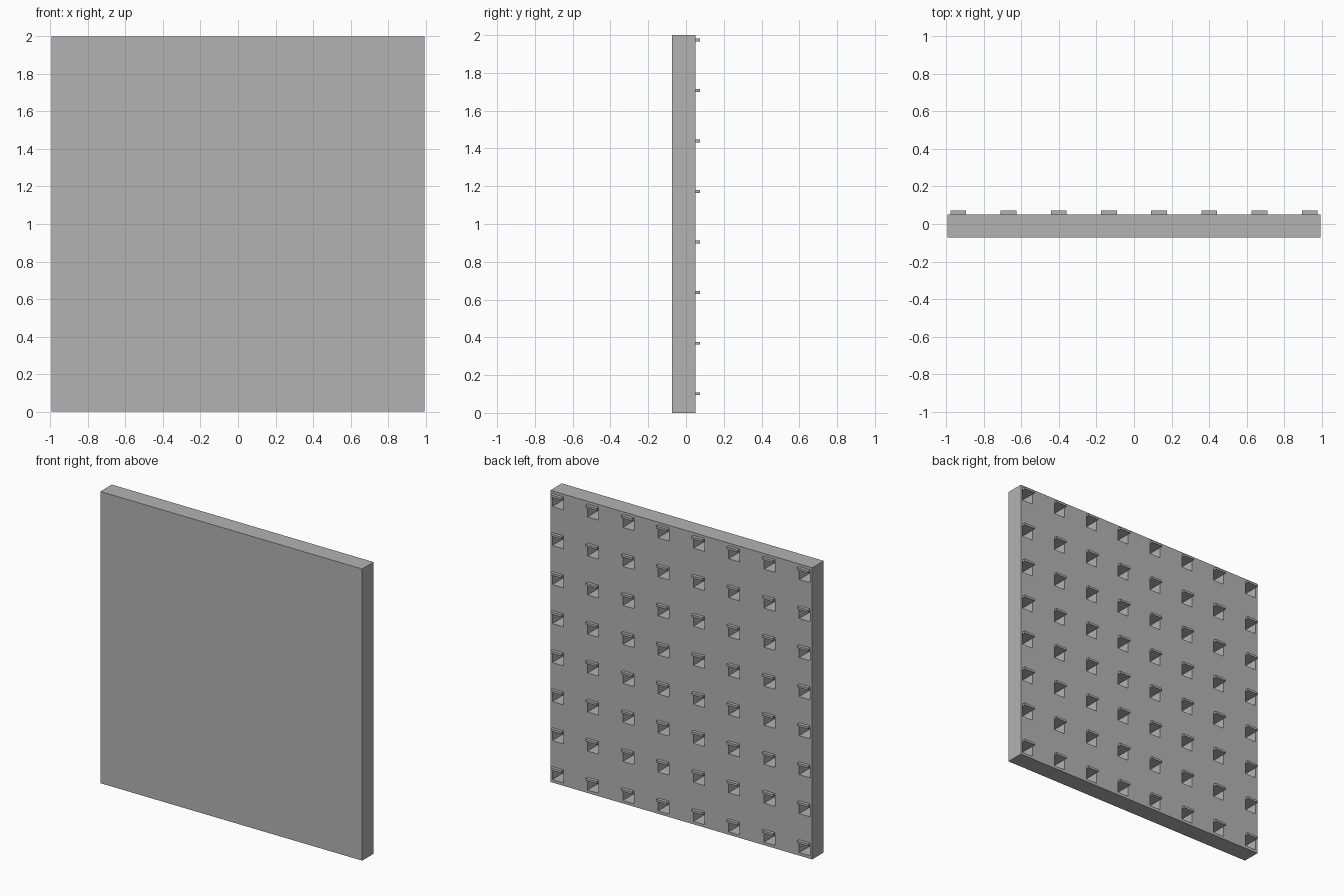
import bpy
import bmesh
from mathutils import Matrix, Vector

if "Cube" in bpy.data.objects:
    bpy.data.objects.remove(bpy.data.objects["Cube"])

COUNT = 8                          # pockets per row and per column
PITCH = 0.2675
HALF_X, HEIGHT = 0.993, 2.0
FRONT_Y, BACK_Y, LEDGE_Y = -0.073, 0.051, 0.073
POCKET_W, POCKET_DEPTH = 0.084, 0.113
POCKET_Z, LEDGE_Z, LEDGE_H = 0.02, 0.094, 0.015
FIRST_X = -PITCH * (COUNT - 1) / 2 - POCKET_W / 2

grey = bpy.data.materials.new("plain_grey")
grey.use_nodes = True
colour = (0.45, 0.45, 0.45, 1)
grey.diffuse_color = colour
grey.node_tree.nodes["Principled BSDF"].inputs["Base Color"].default_value = colour


def finish(name, bm):
    """Turn a bmesh into a flat-shaded grey object."""
    bmesh.ops.recalc_face_normals(bm, faces=bm.faces[:])
    mesh = bpy.data.meshes.new(name)
    bm.to_mesh(mesh)
    bm.free()
    mesh.materials.append(grey)
    obj = bpy.data.objects.new(name, mesh)
    bpy.context.collection.objects.link(obj)
    return obj


def cuts(low, high, first, size):
    """Grid lines: both ends plus the two sides of every pocket."""
    lines = [low]
    for i in range(COUNT):
        lines += [first + i * PITCH, first + i * PITCH + size]
    return lines + [high]


# Panel: gridded back face, with every pocket cell pushed inward
bm = bmesh.new()
xs = cuts(-HALF_X, HALF_X, FIRST_X, POCKET_W)
zs = cuts(0, HEIGHT, POCKET_Z, LEDGE_Z - POCKET_Z)
grid = [[bm.verts.new((x, BACK_Y, z)) for z in zs] for x in xs]
pockets = []
for i in range(len(xs) - 1):
    for j in range(len(zs) - 1):
        face = bm.faces.new((grid[i][j], grid[i][j + 1], grid[i + 1][j + 1], grid[i + 1][j]))
        if i % 2 and j % 2:
            pockets.append(face)
rim = [e for e in bm.edges if e.is_boundary]

# Panel sides and front
new = bmesh.ops.extrude_edge_only(bm, edges=rim)["geom"]
front_verts = [g for g in new if isinstance(g, bmesh.types.BMVert)]
bmesh.ops.translate(bm, verts=front_verts, vec=(0, FRONT_Y - BACK_Y, 0))
bmesh.ops.edgeloop_fill(bm, edges=[e for e in bm.edges if e.is_boundary])

# Pocket recesses
floors = bmesh.ops.extrude_discrete_faces(bm, faces=pockets)["faces"]
for face in floors:
    bmesh.ops.translate(bm, verts=face.verts[:], vec=(0, -POCKET_DEPTH, 0))
finish("panel", bm)

# Small ledges over the pockets
bm = bmesh.new()
size = Vector((POCKET_W, LEDGE_Y - BACK_Y, LEDGE_H))
for i in range(COUNT):
    for j in range(COUNT):
        corner = Vector((FIRST_X + i * PITCH, BACK_Y, LEDGE_Z + j * PITCH))
        place = Matrix.Translation(corner + size / 2) @ Matrix.Diagonal(size).to_4x4()
        bmesh.ops.create_cube(bm, size=1, matrix=place)
finish("pocket_ledges", bm)
